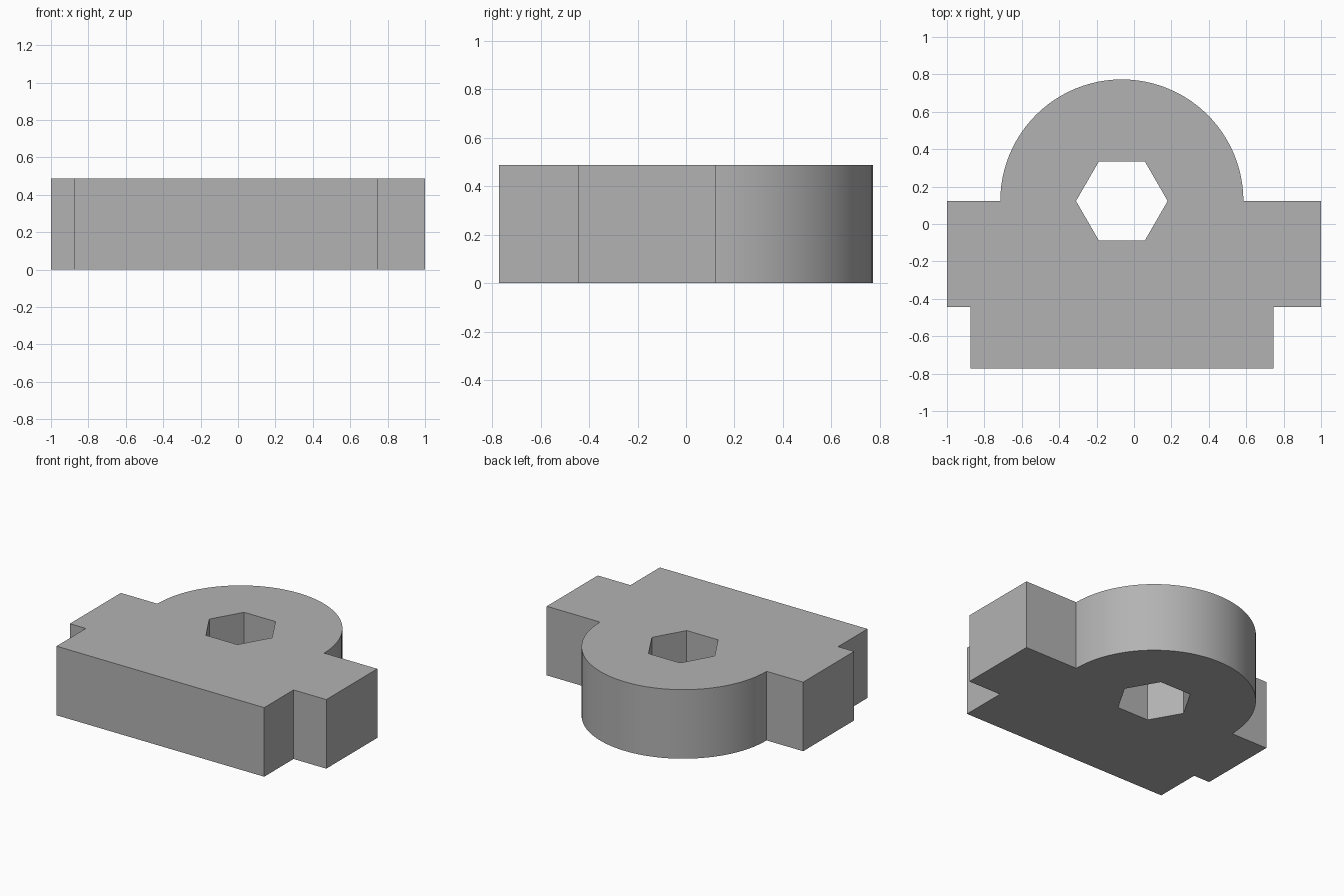
import bpy
import bmesh
from math import cos, sin, pi, radians

cube = bpy.data.objects.get("Cube")
if cube:
    bpy.data.objects.remove(cube, do_unlink=True)

HEIGHT = 0.487
CX, CY = -0.065, 0.123      # shared centre of the rounded end and the hex hole
ROUND_R, HEX_R = 0.65, 0.245
ARC_STEPS = 48


def make_material(name, colour):
    mat = bpy.data.materials.new(name)
    mat.use_nodes = True
    mat.diffuse_color = colour
    mat.node_tree.nodes["Principled BSDF"].inputs["Base Color"].default_value = colour
    return mat


def arc(radius, start, end, steps):
    angles = [start + (end - start) * i / steps for i in range(steps + 1)]
    return [(CX + radius * cos(a), CY + radius * sin(a)) for a in angles]


def add_loop(bm, points):
    verts = [bm.verts.new((x, y, 0)) for x, y in points]
    return [bm.edges.new((v, verts[i - 1])) for i, v in enumerate(verts)]


# Outline: base block, side lugs, then the rounded end
outline = [(-0.875, -0.772), (0.745, -0.772), (0.745, -0.445), (1, -0.445), (1, CY)]
outline += arc(ROUND_R, 0, pi, ARC_STEPS)
outline += [(-1, CY), (-1, -0.445), (-0.875, -0.445)]
hex_hole = arc(HEX_R, 0, 2 * pi, 6)[:-1]

# Fill between outline and hole, then extrude into a solid plate
bm = bmesh.new()
edges = add_loop(bm, outline) + add_loop(bm, hex_hole)
bmesh.ops.triangle_fill(bm, edges=edges, use_beauty=True)
top = bmesh.ops.extrude_face_region(bm, geom=bm.faces[:], use_keep_orig=True)["geom"]
bmesh.ops.translate(bm, vec=(0, 0, HEIGHT),
                    verts=[g for g in top if isinstance(g, bmesh.types.BMVert)])
bmesh.ops.recalc_face_normals(bm, faces=bm.faces[:])

mesh = bpy.data.meshes.new("bracket_plate")
bm.to_mesh(mesh)
bm.free()
mesh.materials.append(make_material("plain grey", (0.45, 0.45, 0.45, 1)))
plate = bpy.data.objects.new("bracket_plate", mesh)
bpy.context.collection.objects.link(plate)

# Smooth the rounded wall, keep corners sharp
bpy.context.view_layer.objects.active = plate
plate.select_set(True)
bpy.ops.object.shade_smooth_by_angle(angle=radians(30))
